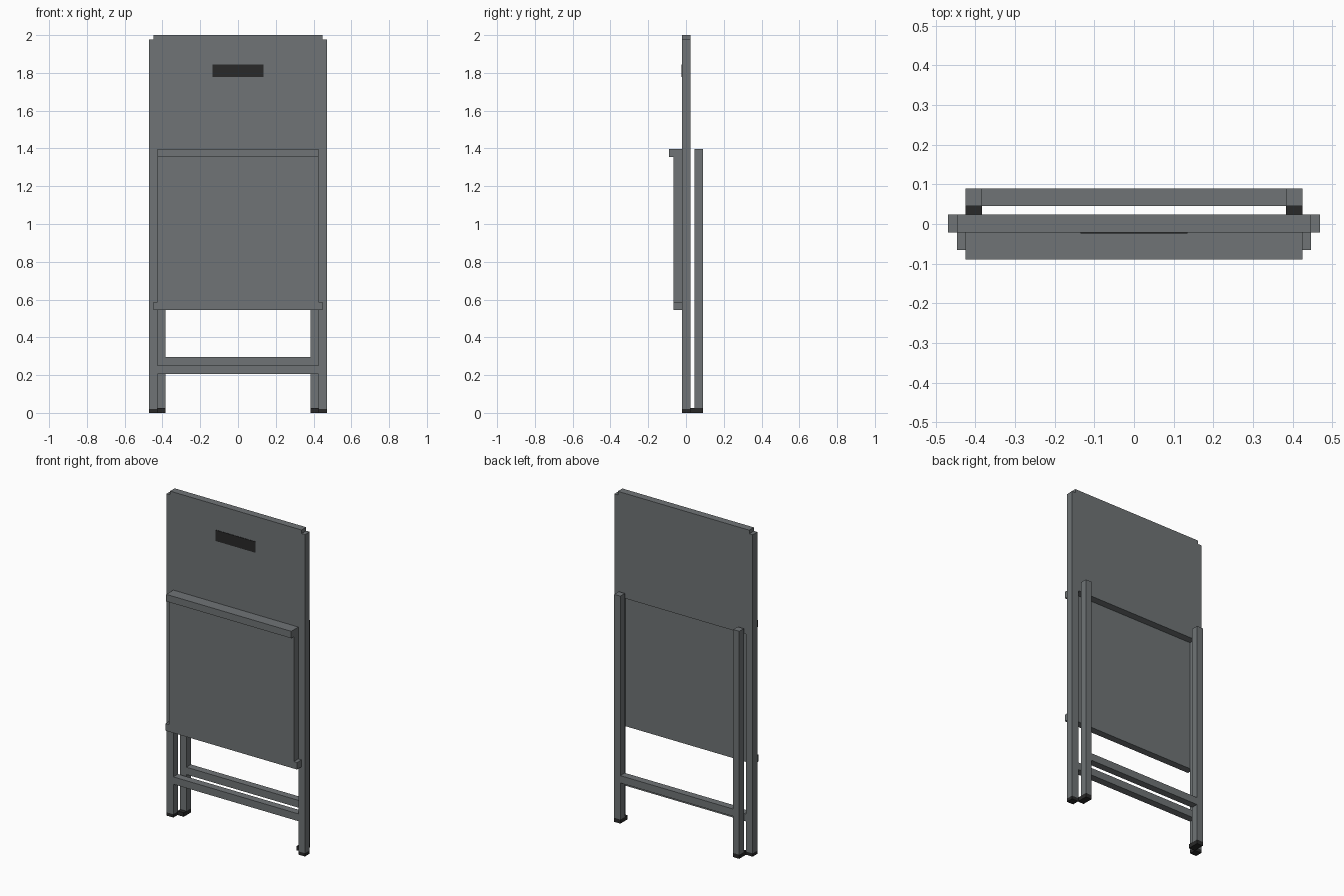
import bpy

if "Cube" in bpy.data.objects:
    bpy.data.objects.remove(bpy.data.objects["Cube"])


def material(name, rgb):
    m = bpy.data.materials.new(name)
    m.diffuse_color = (*rgb, 1.0)
    m.use_nodes = True
    m.node_tree.nodes["Principled BSDF"].inputs["Base Color"].default_value = m.diffuse_color
    return m


GREY = material("slate grey", (0.16, 0.175, 0.182))
DARK = material("black rubber", (0.022, 0.022, 0.022))


def box(name, x, y, z, mat=GREY):
    """Box from (min, max) ranges on each axis."""
    bpy.ops.mesh.primitive_cube_add(size=1, location=[(a + b) / 2 for a, b in (x, y, z)])
    ob = bpy.context.object
    ob.name = name
    ob.scale = [b - a for a, b in (x, y, z)]
    bpy.ops.object.transform_apply(location=False, rotation=False, scale=True)
    ob.data.materials.append(mat)
    return ob


def pair(name, x, y, z, mat=GREY):
    """Matching left and right boxes."""
    box("right_" + name, x, y, z, mat)
    box("left_" + name, (-x[1], -x[0]), y, z, mat)


FRAME_Y = (-0.021, 0.024)
REAR_Y = (0.046, 0.09)
SEAT_Y = (-0.065, -0.021)

# Front frame: long legs, backrest slab, narrower top cap, lower rail
pair("front_leg", (0.425, 0.47), FRAME_Y, (0.02, 1.978))
box("backrest", (-0.425, 0.425), FRAME_Y, (1.355, 1.978))
box("backrest_cap", (-0.447, 0.447), FRAME_Y, (1.978, 2.0))
box("front_rail", (-0.425, 0.425), FRAME_Y, (0.205, 0.25))

# Rear frame folded behind
pair("rear_leg", (0.383, 0.425), REAR_Y, (0.025, 1.398))
box("rear_rail", (-0.383, 0.383), REAR_Y, (0.25, 0.295))

# Seat folded up against the front, with front lip and hinge bar
box("seat", (-0.425, 0.425), SEAT_Y, (0.588, 1.355))
box("seat_lip", (-0.425, 0.425), (-0.09, -0.021), (1.355, 1.398))
box("seat_hinge_bar", (-0.447, 0.447), SEAT_Y, (0.545, 0.588))

# Rubber feet
pair("front_foot", (0.425, 0.47), FRAME_Y, (0.0, 0.02), DARK)
pair("rear_foot", (0.383, 0.425), (0.02, 0.09), (0.0, 0.025), DARK)

# Dark grip slot on the front of the backrest
box("grip_slot", (-0.135, 0.135), (-0.024, -0.02), (1.778, 1.845), DARK)
